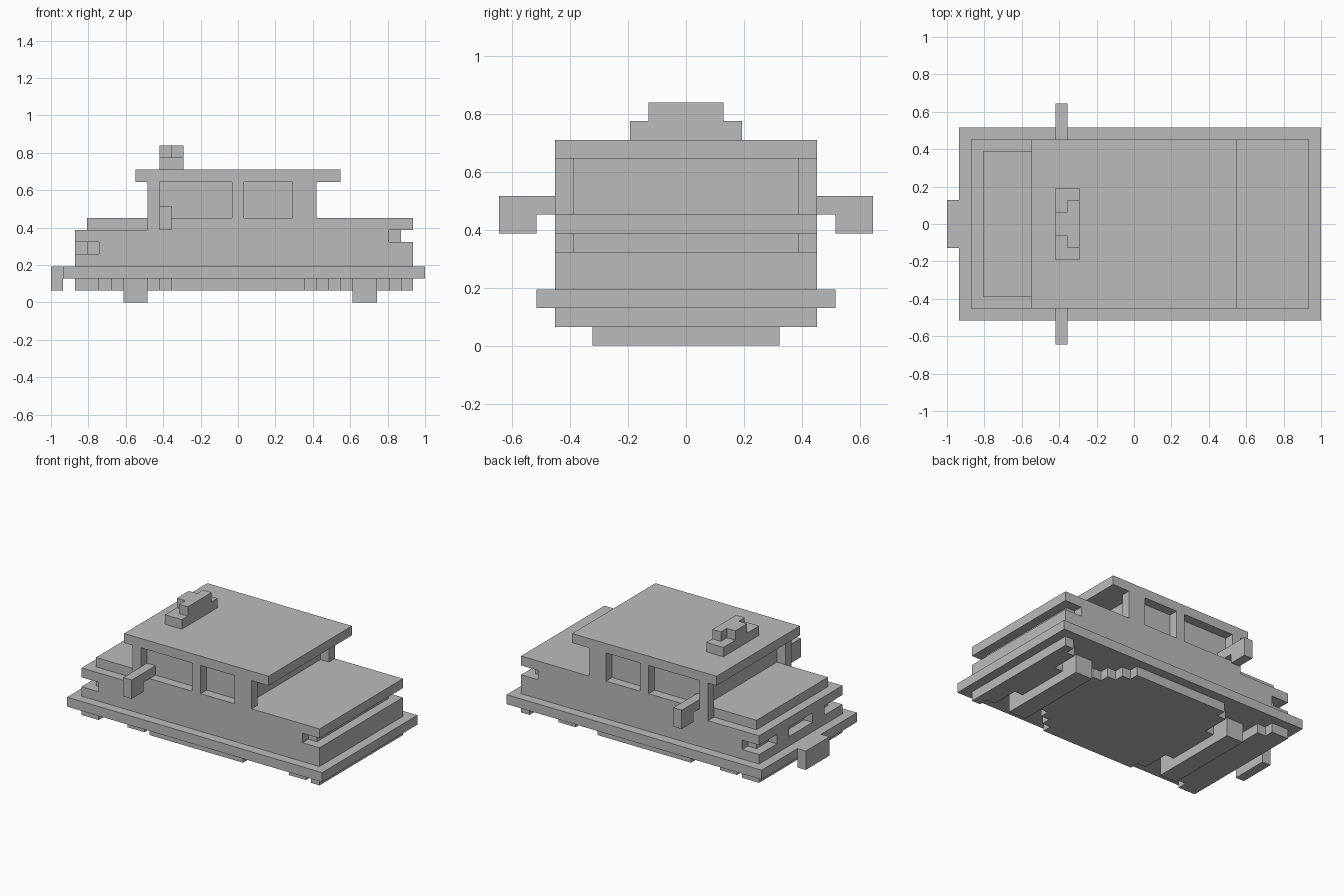
import bpy
import bmesh
from mathutils import Vector

cube = bpy.data.objects.get("Cube")
if cube:
    bpy.data.objects.remove(cube, do_unlink=True)

U = 2 / 31            # edge of one block
X0 = 15.5             # blocks from the rear end to the centre

grey = bpy.data.materials.new("plain grey")
grey.use_nodes = True
colour = (0.5, 0.5, 0.5, 1)
grey.diffuse_color = colour
grey.node_tree.nodes["Principled BSDF"].inputs["Base Color"].default_value = colour


def add_box(bm, x, y, z):
    """Add a box given block ranges along each axis."""
    lo = Vector((x[0] - X0, y[0], z[0])) * U
    hi = Vector((x[1] - X0, y[1], z[1])) * U
    verts = bmesh.ops.create_cube(bm, size=1)["verts"]
    for v in verts:
        v.co = (lo + hi) / 2 + v.co * (hi - lo)


def part(name, centred=(), paired=()):
    """Centred boxes: (x, half width, z). Paired boxes: (x, y, z), repeated at -y."""
    bm = bmesh.new()
    for x, half, z in centred:
        add_box(bm, x, (-half, half), z)
    for x, y, z in paired:
        add_box(bm, x, y, z)
        add_box(bm, x, (-y[1], -y[0]), z)
    mesh = bpy.data.meshes.new(name)
    bm.to_mesh(mesh)
    bm.free()
    mesh.materials.append(grey)
    obj = bpy.data.objects.new(name, mesh)
    bpy.context.collection.objects.link(obj)


# Underside with stepped wheel arches, listed from the inside outwards
low = (1, 2)
arches = [
    ((3, 4), (5, 9), (24, 28)),
    ((4, 5), (5, 9), (23, 28)),
    ((5, 6), (5, 9), (22, 28)),
    ((6, 7), (4, 10), (21, 29)),
]
rows = []
for y, a, b in arches:
    for span in ((2, a[0]), (a[1], b[0]), (b[1], 30)):
        rows.append((span, y, low))
part("underside", [((2, 30), 3, low)], rows)

# Wheel blocks
for name, start in (("rear_axle", 6), ("front_axle", 25)):
    part(name, [((start, start + 2), 5, (0, 2))])

# Running board and end bracket
part("running_board", [((1, 31), 8, (2, 3))])
part("end_bracket", [((0, 1), 2, (1, 3))])

# Lower body, with lamp recesses at both ends
part("lower_body", [((2, 30), 7, (3, 4)), ((4, 30), 7, (4, 5)), ((2, 28), 7, (5, 6))])
part("grille", [((3, 4), 6, (4, 5))], [((2, 3), (2, 4), (4, 5))])
part("lamp_panel", [((28, 29), 6, (5, 6))])

# Decks on both sides of the cabin
part("short_deck", [((3, 8), 6, (6, 7))])
part("long_deck", [((8, 30), 7, (6, 7))])

# Cabin: recessed panes, pillars and roof
cab = (7, 10)
part("window_panes", [((9, 21), 6, cab)])
part("pillars", paired=[(x, (6, 7), cab) for x in ((8, 9), (15, 16), (20, 22))])
part("roof", [((7, 24), 7, (10, 11))])

# Roof beacon and side mirrors
part("beacon", [((9, 11), 3, (11, 12)), ((9, 10), 1, (12, 13)), ((10, 11), 2, (12, 13))])
part("mirrors", paired=[((9, 10), (6, 8), (7, 8)), ((9, 10), (8, 10), (6, 8))])
